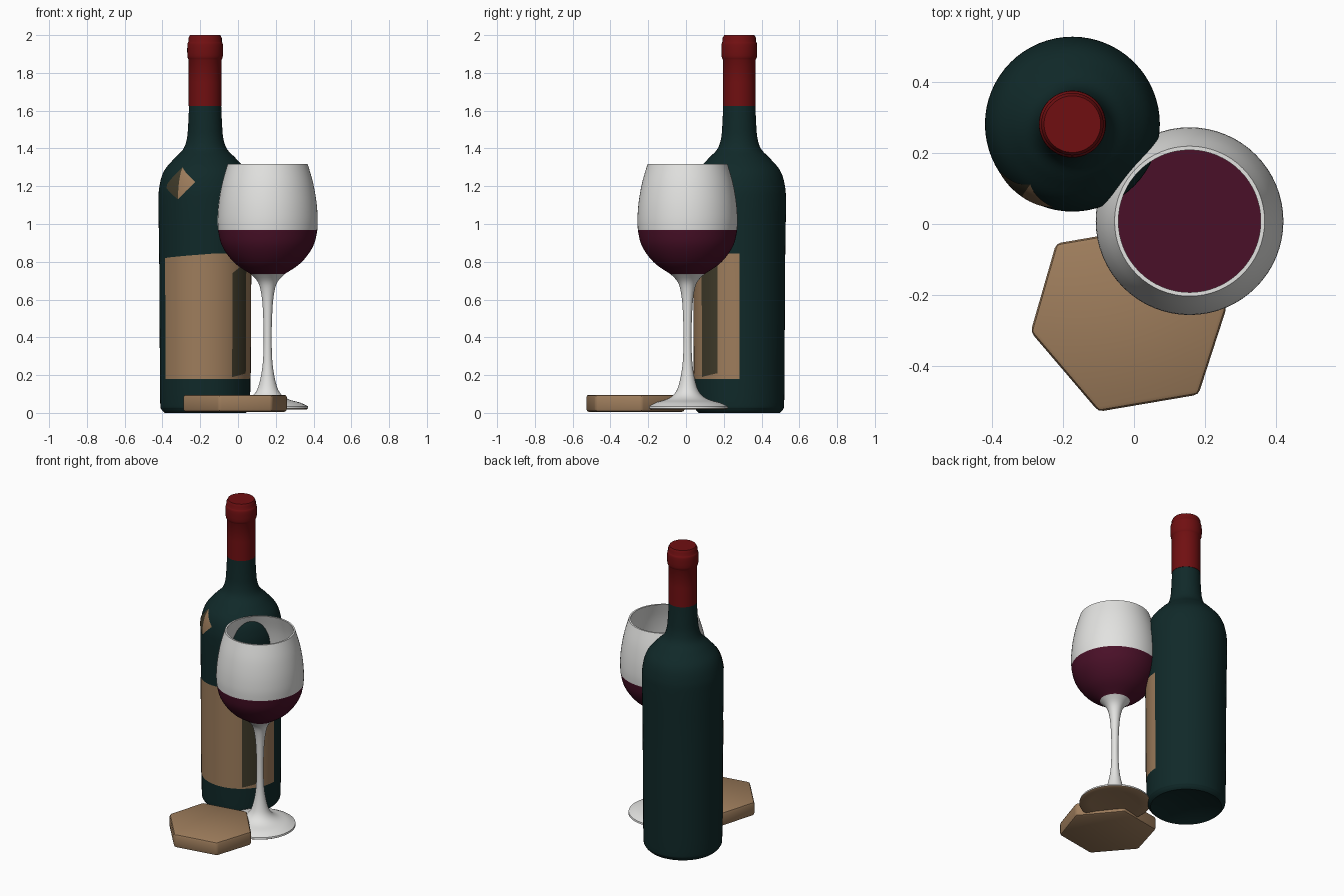
import bpy, bmesh, math
from mathutils import Vector

if "Cube" in bpy.data.objects:
    bpy.data.objects.remove(bpy.data.objects["Cube"])


def material(name, rgb):
    m = bpy.data.materials.new(name)
    m.diffuse_color = [((c / 255 + 0.055) / 1.055) ** 2.4 for c in rgb] + [1]
    m.use_nodes = True
    m.node_tree.nodes["Principled BSDF"].inputs["Base Color"].default_value = m.diffuse_color
    return m


GREEN = material("bottle green", (16, 41, 41))
RED = material("capsule red", (112, 15, 17))
TAN = material("tan", (158, 125, 92))
OLIVE = material("dark olive", (64, 59, 42))
WHITE = material("glass white", (226, 226, 224))
WINE = material("wine", (74, 16, 40))


def smooth(pts, n=5):
    """Catmull-Rom curve through (r, z) points."""
    p = [Vector(q) for q in [pts[0]] + pts + [pts[-1]]]
    out = []
    for i in range(1, len(p) - 2):
        a, b, c, d = p[i - 1:i + 3]
        for k in range(n):
            t = k / n
            out.append(0.5 * (2 * b + (c - a) * t + (2 * a - 5 * b + 4 * c - d) * t * t
                              + (3 * b - a - 3 * c + d) * t ** 3))
    return [(max(v.x, 0), v.y) for v in out] + [tuple(pts[-1])]


def finish(bm, name, mats, rule=None, loc=(0, 0, 0), angle=40):
    bmesh.ops.remove_doubles(bm, verts=bm.verts, dist=1e-5)
    bm.normal_update()
    if rule:
        for f in bm.faces:
            f.material_index = rule(f.calc_center_median(), f.normal)
    me = bpy.data.meshes.new(name)
    bm.to_mesh(me)
    bm.free()
    for m in mats:
        me.materials.append(m)
    ob = bpy.data.objects.new(name, me)
    ob.location = loc
    bpy.context.collection.objects.link(ob)
    bpy.ops.object.select_all(action='DESELECT')
    ob.select_set(True)
    bpy.context.view_layer.objects.active = ob
    bpy.ops.object.shade_smooth_by_angle(angle=math.radians(angle))
    return ob


def lathe(name, prof, mats, loc, rule=None, seg=64):
    """Revolve a profile that runs from the bottom centre, up the outside, to the top centre."""
    bm = bmesh.new()
    rings = [[bm.verts.new((r * math.cos(2 * math.pi * i / seg), r * math.sin(2 * math.pi * i / seg), z))
              for i in range(seg)] for r, z in prof]
    for a, b in zip(rings, rings[1:]):
        for i in range(seg):
            j = (i + 1) % seg
            bm.faces.new((a[i], a[j], b[j], b[i]))
    return finish(bm, name, mats, rule, loc)


# Bottle with hollowed base
BOTTLE = (-0.174, 0.282, 0)
wall = smooth([(0.215, 0.0), (0.232, 0.02), (0.238, 0.06), (0.24, 0.3), (0.243, 0.8), (0.247, 1.1),
               (0.242, 1.2), (0.218, 1.28), (0.165, 1.345), (0.117, 1.395), (0.097, 1.45),
               (0.09, 1.52), (0.085, 1.63)])
lathe("bottle", [(0, 0.04), (0.12, 0.03), (0.19, 0.008)] + wall + [(0, 1.63)], [GREEN], BOTTLE)

# Capsule over the neck
cap = [(0, 1.625), (0.087, 1.625), (0.087, 1.75), (0.087, 1.87)]
cap += smooth([(0.087, 1.87), (0.094, 1.89), (0.094, 1.95), (0.088, 1.965)], 3)[1:]
lathe("capsule", cap + [(0.088, 1.985), (0.08, 2.0), (0, 2.0)], [RED], BOTTLE)


def wall_radius(z):
    for (r0, z0), (r1, z1) in zip(wall, wall[1:]):
        if z0 <= z <= z1:
            return r0 + (r1 - r0) * (z - z0) / max(z1 - z0, 1e-6)
    return wall[-1][0]


def plate(name, mat, lift, a0, a1, span, nu=24, nv=12):
    """Thin skin on the bottle; angles in degrees from the front, span(u) gives its z range."""
    bm = bmesh.new()
    grid = []
    for i in range(nu + 1):
        u = i / nu
        a = math.radians(a0 + (a1 - a0) * u)
        lo, hi = span(u)
        col = []
        for k in range(nv + 1):
            z = lo + (hi - lo) * k / nv
            r = wall_radius(z) + lift
            col.append(bm.verts.new((r * math.sin(a), -r * math.cos(a), z)))
        grid.append(col)
    for a, b in zip(grid, grid[1:]):
        for k in range(nv):
            bm.faces.new((a[k], b[k], b[k + 1], a[k + 1]))
    return finish(bm, name, [mat], None, BOTTLE)


# Main label, its dark strip, and the shoulder sticker in two tones
plate("label", TAN, 0.002, -60, 90, lambda u: (0.18, 0.82 + 0.025 * min(1, 2 * u)))
plate("label_strip", OLIVE, 0.004, 36, 62, lambda u: (0.19 + 0.02 * u, 0.74 + 0.07 * u), 8)
plate("sticker_light", TAN, 0.003, -35, -13, lambda u: (1.13 + 0.09 * u, 1.30 - 0.075 * u), 8)
plate("sticker_dark", OLIVE, 0.003, -56, -35, lambda u: (1.19 - 0.06 * u, 1.21 + 0.09 * u), 8)

# Wine glass: foot, stem, bowl, rim, inner wall and wine surface in one profile
WINE_LOW, WINE_TOP = 0.735, 0.968
foot_stem = smooth([(0.213, 0.035), (0.17, 0.055), (0.11, 0.072), (0.07, 0.1), (0.046, 0.15), (0.027, 0.25),
                    (0.021, 0.38), (0.024, 0.52), (0.032, 0.62), (0.05, 0.69), (0.09, WINE_LOW)], 4)
lower_bowl = smooth([(0.09, WINE_LOW), (0.165, 0.785), (0.215, 0.84), (0.248, 0.9), (0.263, WINE_TOP)], 4)
upper_bowl = smooth([(0.263, WINE_TOP), (0.265, 1.03), (0.258, 1.12), (0.24, 1.22), (0.212, 1.317)], 4)
inner = [(r - 0.011, z) for r, z in reversed(upper_bowl)]


def glass_rule(c, n):
    if c.z < 0.05 and n.z < -0.5:
        return 2
    if WINE_LOW < c.z < WINE_TOP + 0.001 and (c.z < WINE_TOP - 0.001 or n.z > 0.9):
        return 1
    return 0


glass = [(0, 0.03), (0.15, 0.024), (0.205, 0.018), (0.215, 0.024)] + foot_stem + lower_bowl[1:] + upper_bowl[1:]
lathe("wine_glass", glass + inner + [(0, WINE_TOP)], [WHITE, WINE, TAN], (0.157, 0.008, 0), glass_rule)

# Six-sided coaster with softened edges
bm = bmesh.new()
outline = [(-0.22, -0.055), (-0.292, -0.305), (-0.10, -0.53), (0.182, -0.482), (0.262, -0.235), (0.07, -0.005)]
base = bm.faces.new([bm.verts.new((x, y, 0.006)) for x, y in outline])
top = bmesh.ops.extrude_face_region(bm, geom=[base])
bmesh.ops.translate(bm, vec=(0, 0, 0.09), verts=[v for v in top["geom"] if isinstance(v, bmesh.types.BMVert)])
bmesh.ops.recalc_face_normals(bm, faces=bm.faces)
bmesh.ops.bevel(bm, geom=bm.edges[:], offset=0.014, segments=2, profile=0.5, affect='EDGES')
finish(bm, "coaster", [TAN], angle=35)
